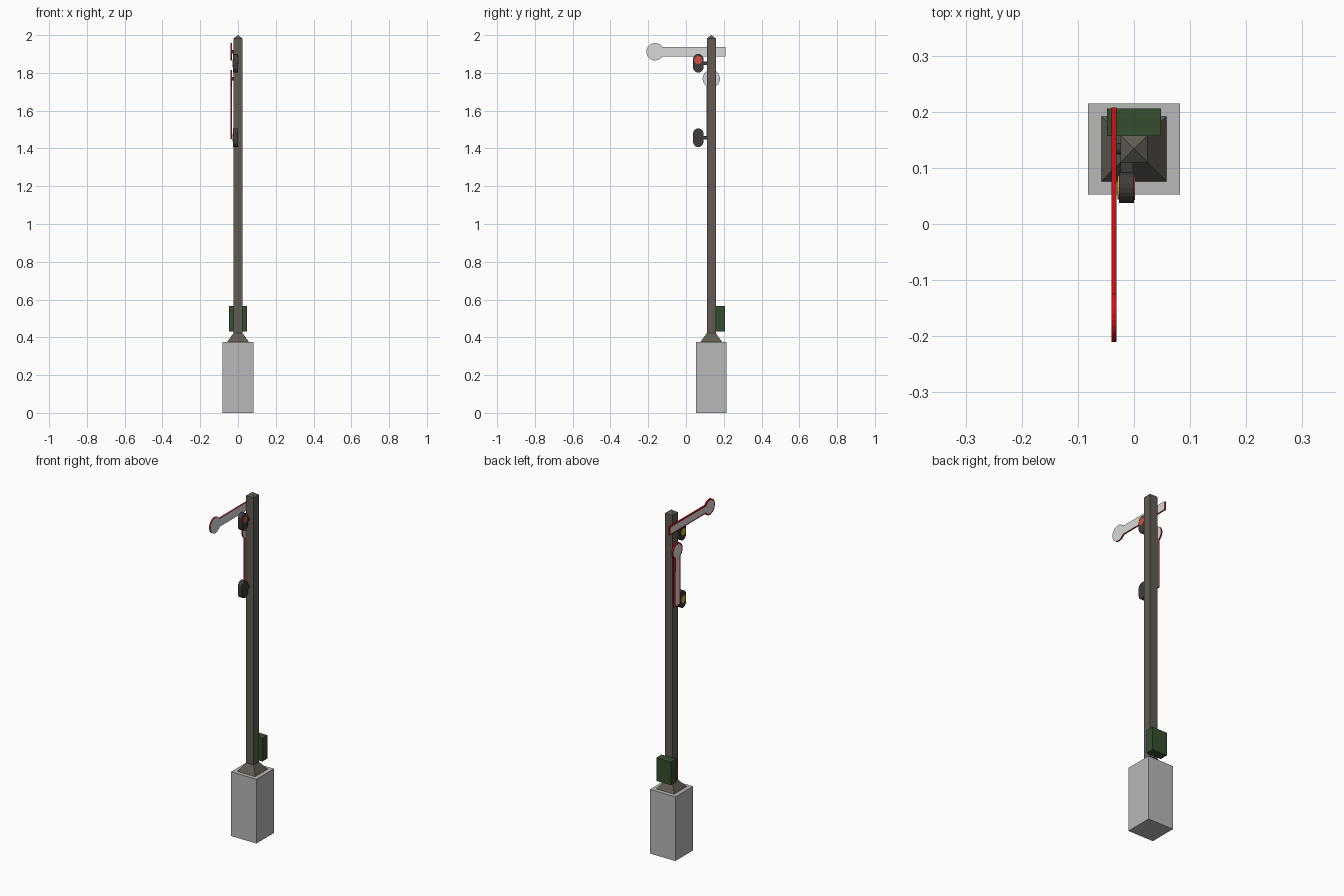
import bpy, bmesh, math

if "Cube" in bpy.data.objects:
    bpy.data.objects.remove(bpy.data.objects["Cube"])

def material(name, rgb):
    m = bpy.data.materials.new(name)
    m.diffuse_color = (*rgb, 1)
    m.use_nodes = True
    m.node_tree.nodes["Principled BSDF"].inputs["Base Color"].default_value = m.diffuse_color
    return m

CONCRETE = material("concrete grey", (0.48, 0.48, 0.49))
STEEL = material("weathered steel", (0.12, 0.108, 0.088))
GREEN = material("dark green", (0.036, 0.075, 0.028))
DARK = material("lamp black", (0.05, 0.045, 0.043))
RED = material("signal red", (0.6, 0.006, 0.008))
WHITE = material("signal white", (0.68, 0.7, 0.7))
LENS_RED = material("lens red", (0.6, 0.08, 0.06))
AMBER = material("lens amber", (0.65, 0.4, 0.02))

POST_Y = 0.134

def finish(name, bm, *mats):
    bmesh.ops.recalc_face_normals(bm, faces=bm.faces)
    me = bpy.data.meshes.new(name)
    bm.to_mesh(me)
    bm.free()
    for m in mats:
        me.materials.append(m)
    ob = bpy.data.objects.new(name, me)
    bpy.context.collection.objects.link(ob)
    return ob

def box(name, x, y, z, mat):
    bm = bmesh.new()
    bmesh.ops.create_cube(bm, size=1)
    for v in bm.verts:
        for i, (lo, hi) in enumerate((x, y, z)):
            v.co[i] = lo if v.co[i] < 0 else hi
    return finish(name, bm, mat)

def square_stack(name, levels, mat):
    """Square rings (half width, z) lofted around the post axis."""
    bm = bmesh.new()
    rings = [[bm.verts.new((sx * h, POST_Y + sy * h, z))
              for sx, sy in ((-1, -1), (1, -1), (1, 1), (-1, 1))] for h, z in levels]
    for a, b in zip(rings, rings[1:]):
        for i in range(4):
            j = (i + 1) % 4
            bm.faces.new((a[i], a[j], b[j], b[i]))
    bm.faces.new(rings[0])
    bm.faces.new(rings[-1])
    bmesh.ops.remove_doubles(bm, verts=bm.verts, dist=1e-5)
    return finish(name, bm, mat)

def plate(points, x0, x1):
    """Outline in (y, z), extruded along x."""
    bm = bmesh.new()
    a = [bm.verts.new((x0, y, z)) for y, z in points]
    b = [bm.verts.new((x1, y, z)) for y, z in points]
    front = bm.faces.new(a)
    bm.faces.new(b)
    n = len(a)
    for i in range(n):
        j = (i + 1) % n
        bm.faces.new((a[i], a[j], b[j], b[i]))
    bmesh.ops.recalc_face_normals(bm, faces=bm.faces)
    return bm, front

def arc(cy, cz, r, start, end, n):
    return [(cy + r * math.cos(math.radians(start + (end - start) * i / n)),
             cz + r * math.sin(math.radians(start + (end - start) * i / n)))
            for i in range(n + 1)]

def disc(name, y, z, r, x0, x1, mat):
    bm, _ = plate(arc(y, z, r, 0, 360, 20)[:-1], x0, x1)
    return finish(name, bm, mat)

def signal_arm(name, length, place):
    """Bar with a round end; white faces, red border and rim."""
    r, w = 0.046, 0.0245
    a = math.degrees(math.asin(w / r))
    outline = arc(0, 0, r, a, 360 - a, 22) + [(length, -w), (length, w)]
    bm, front = plate([place(u, v) for u, v in outline], -0.040, -0.031)
    for f in bm.faces:
        f.material_index = 1 if f.normal.x > 0.5 else 0
    bmesh.ops.inset_region(bm, faces=[front], thickness=0.008)
    front.material_index = 1
    return finish(name, bm, RED, WHITE)

# Foundation, foot and post
box("concrete_base", (-0.082, 0.082), (0.053, 0.215), (0, 0.375), CONCRETE)
square_stack("post_foot", [(0.058, 0.375), (0.024, 0.422)], STEEL)
square_stack("post", [(0.024, 0.38), (0.024, 1.982), (0, 2.0)], STEEL)

# Equipment box behind the post
box("equipment_box", (-0.048, 0.048), (0.157, 0.206), (0.43, 0.565), GREEN)

# Signal arms: upper horizontal, lower hanging
signal_arm("upper_arm", 0.372, lambda u, v: (-0.164 + u, 1.912 + v))
signal_arm("lower_arm", 0.32, lambda u, v: (POST_Y + v, 1.769 - u))
for label, z in (("upper", 1.912), ("lower", 1.769)):
    disc(label + "_arm_pivot", POST_Y, z, 0.01, -0.033, -0.02, DARK)

# Lamps with bracket and lenses
for label, z in (("upper", 1.851), ("lower", 1.457)):
    r = 0.0275
    pts = arc(0.065, z + 0.022, r, 0, 180, 10) + arc(0.065, z - 0.022, r, 180, 360, 10)
    bm, _ = plate(pts, -0.027, 0.0)
    finish(label + "_lamp", bm, DARK)
    box(label + "_lamp_bracket", (-0.024, -0.002), (0.088, 0.112), (z - 0.009, z + 0.009), DARK)
    disc(label + "_lamp_lens", 0.065, z, 0.021, -0.029, -0.026, AMBER)
disc("upper_lamp_rear_lens", 0.064, 1.868, 0.021, -0.001, 0.002, LENS_RED)
